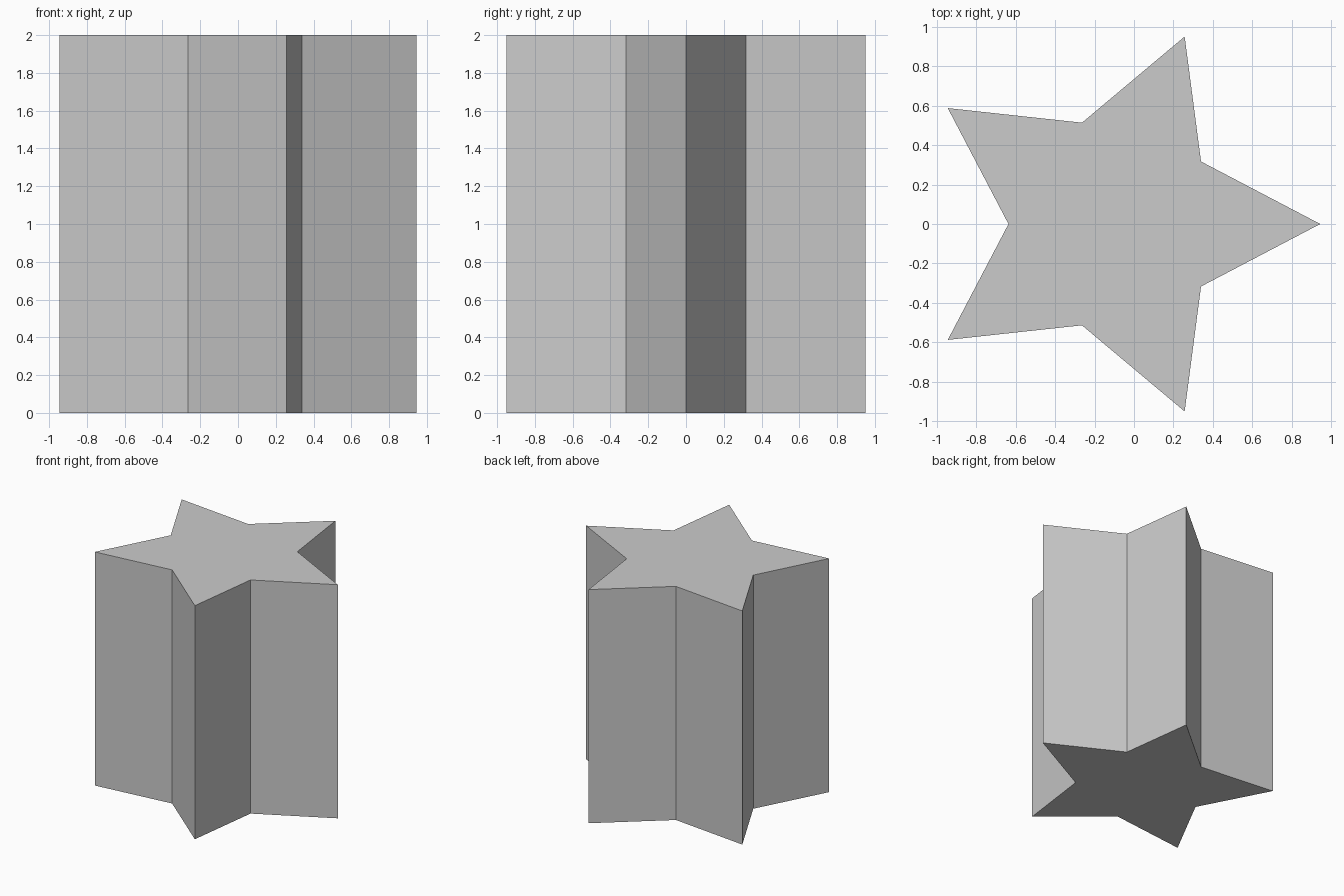
import bpy, bmesh

if "Cube" in bpy.data.objects:
    bpy.data.objects.remove(bpy.data.objects["Cube"])

HEIGHT = 2.0

# Upper half of the star outline, from the right tip to the left notch
half = [(0.945, 0), (0.34, 0.317), (0.257, 0.951),
        (-0.264, 0.514), (-0.945, 0.588), (-0.637, 0)]
outline = half + [(x, -y) for x, y in reversed(half[1:-1])]

# Star face extruded straight up into a prism
bm = bmesh.new()
base = bm.faces.new([bm.verts.new((x, y, 0)) for x, y in outline])
ext = bmesh.ops.extrude_face_region(bm, geom=[base], use_keep_orig=True)
top = [g for g in ext["geom"] if isinstance(g, bmesh.types.BMVert)]
bmesh.ops.translate(bm, verts=top, vec=(0, 0, HEIGHT))
bmesh.ops.recalc_face_normals(bm, faces=bm.faces)

mesh = bpy.data.meshes.new("star_prism")
bm.to_mesh(mesh)
bm.free()
bpy.context.collection.objects.link(bpy.data.objects.new("star_prism", mesh))
